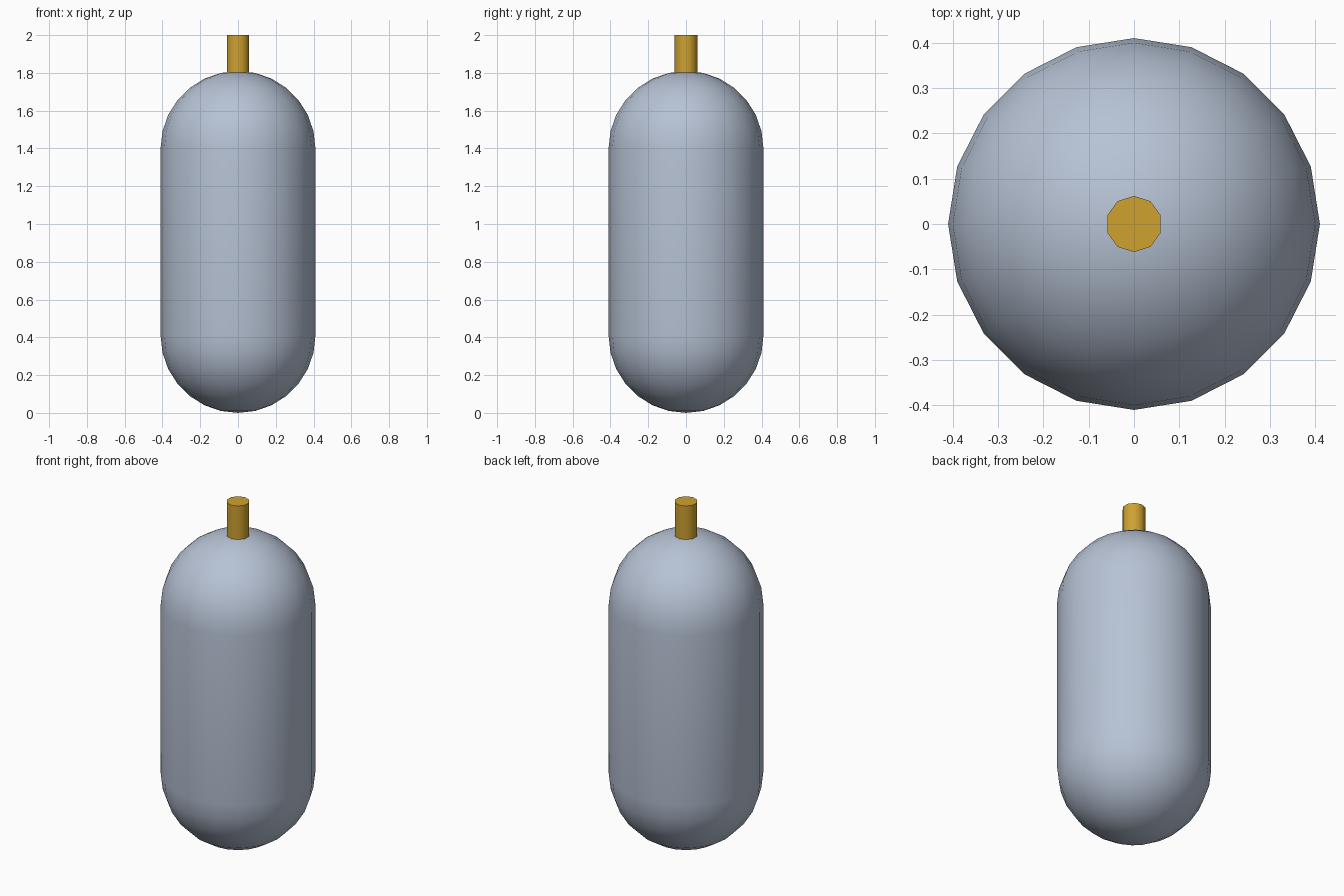
import bpy
import bmesh
from math import sin, cos, pi, radians

cube = bpy.data.objects.get("Cube")
if cube:
    bpy.data.objects.remove(cube, do_unlink=True)

RADIUS = 0.41
LOW, HIGH = 0.41, 1.40      # centres of the two domes
STEPS = 7                   # rings per dome


def material(name, rgb):
    m = bpy.data.materials.new(name)
    m.use_nodes = True
    colour = (*rgb, 1)
    m.diffuse_color = colour
    m.node_tree.nodes["Principled BSDF"].inputs["Base Color"].default_value = colour
    return m


def lathe(name, profile, sides, mat, turn=0):
    """Revolve (radius, height) points around z."""
    bm = bmesh.new()
    verts = [bm.verts.new((r * cos(turn), r * sin(turn), z)) for r, z in profile]
    edges = [bm.edges.new(pair) for pair in zip(verts, verts[1:])]
    bmesh.ops.spin(bm, geom=verts + edges, cent=(0, 0, 0), axis=(0, 0, 1),
                   angle=2 * pi, steps=sides)
    bmesh.ops.remove_doubles(bm, verts=bm.verts, dist=0.0001)
    bmesh.ops.recalc_face_normals(bm, faces=bm.faces)
    mesh = bpy.data.meshes.new(name)
    bm.to_mesh(mesh)
    bm.free()
    mesh.materials.append(mat)
    obj = bpy.data.objects.new(name, mesh)
    bpy.context.collection.objects.link(obj)
    bpy.ops.object.select_all(action='DESELECT')
    obj.select_set(True)
    bpy.context.view_layer.objects.active = obj
    bpy.ops.object.shade_smooth_by_angle(angle=radians(40))
    return obj


steel = material("pale blue steel", (0.47, 0.54, 0.66))
brass = material("brass", (0.62, 0.36, 0.03))

# Tank: straight wall with a round dome at each end
angles = [i * pi / 2 / STEPS for i in range(STEPS + 1)]
bottom = [(RADIUS * cos(a), LOW - RADIUS * sin(a)) for a in reversed(angles)]
top = [(RADIUS * cos(a), HIGH + RADIUS * sin(a)) for a in angles]
lathe("tank", bottom + top, 20, steel)

# Valve: short capped stem on the upper dome
lathe("valve_stem", [(0, 1.75), (0.062, 1.75), (0.062, 2.0), (0, 2.0)], 10,
      brass, turn=pi / 2)
